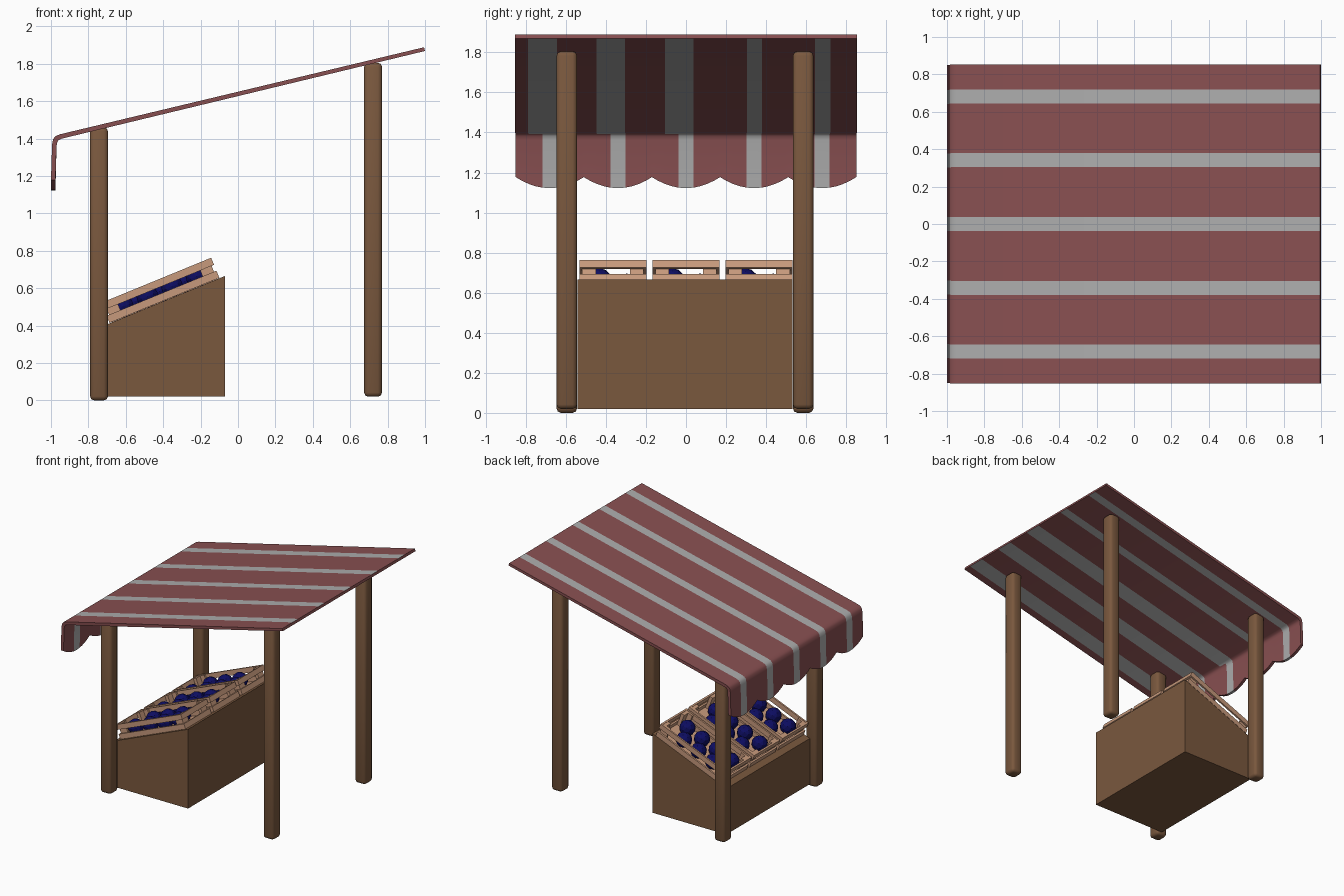
import bpy, bmesh, math
from mathutils import Matrix, Vector

if "Cube" in bpy.data.objects:
    bpy.data.objects.remove(bpy.data.objects["Cube"])


def material(name, rgb):
    m = bpy.data.materials.new(name)
    m.diffuse_color = (*rgb, 1)
    m.use_nodes = True
    m.node_tree.nodes["Principled BSDF"].inputs["Base Color"].default_value = m.diffuse_color
    return m


RED = material("canvas red", (0.25, 0.08, 0.083))
WHITE = material("canvas pale grey", (0.42, 0.42, 0.42))
WOOD = material("brown wood", (0.195, 0.098, 0.048))
CRATE = material("light crate wood", (0.57, 0.32, 0.20))
FRUIT = material("navy fruit", (0.004, 0.004, 0.12))


def finish(name, bm, *mats, smooth=None):
    bmesh.ops.recalc_face_normals(bm, faces=bm.faces)
    me = bpy.data.meshes.new(name)
    bm.to_mesh(me)
    bm.free()
    for m in mats:
        me.materials.append(m)
    ob = bpy.data.objects.new(name, me)
    bpy.context.collection.objects.link(ob)
    if smooth:
        bpy.context.view_layer.objects.active = ob
        ob.select_set(True)
        bpy.ops.object.shade_smooth_by_angle(angle=math.radians(smooth))
        ob.select_set(False)
    return ob


def add_box(bm, lo, hi):
    lo, hi = Vector(lo), Vector(hi)
    mat = Matrix.Translation((lo + hi) / 2) @ Matrix.Diagonal((*(hi - lo), 1))
    return bmesh.ops.create_cube(bm, size=1, matrix=mat)["verts"]


# Posts with rounded edges
def post(name, x, y, z0, z1):
    bm = bmesh.new()
    add_box(bm, (x - .048, y - .051, z0), (x + .048, y + .051, z1))
    bmesh.ops.bevel(bm, geom=bm.edges[:], offset=.022, segments=2,
                    profile=.5, affect='EDGES')
    finish(name, bm, WOOD, smooth=50)


for side, y in (("right", -.595), ("left", .585)):
    post("front_post_" + side, -.743, y, 0, 1.46)
    post("back_post_" + side, .722, y, .02, 1.805)

# Sloped counter: side profile extruded across y
bm = bmesh.new()
profile = [(-.735, .02), (-.07, .02), (-.07, .665), (-.735, .392)]
base = bm.faces.new([bm.verts.new((x, -.542, z)) for x, z in profile])
ext = bmesh.ops.extrude_face_region(bm, geom=[base])["geom"]
bmesh.ops.translate(bm, vec=(0, 1.074, 0),
                    verts=[v for v in ext if isinstance(v, bmesh.types.BMVert)])
finish("counter", bm, WOOD)

# Crates of fruit, built flat and tilted onto the counter top
tilt = Matrix.Translation((-.07, 0, .662)) @ Matrix.Rotation(-math.radians(22.3), 4, 'Y')
U0, U1, HALF = -.665, -.03, .167
for i, cy in enumerate((-.365, 0, .365)):
    place = tilt @ Matrix.Translation((0, cy, 0))
    bm = bmesh.new()
    for n0, n1 in ((.005, .046), (.08, .121)):
        for s in (-1, 1):                                   # long side slats
            ys = sorted((s * HALF, s * (HALF - .014)))
            add_box(bm, (U0 + .014, ys[0], n0), (U1 - .014, ys[1], n1))
        add_box(bm, (U0, -HALF, n0), (U0 + .014, HALF, n1))  # end slats
        add_box(bm, (U1 - .014, -HALF, n0), (U1, HALF, n1))
    for s in (-1, 1):                                       # corner blocks
        ys = sorted((s * (HALF - .014), s * (HALF - .082)))
        add_box(bm, (U0 + .014, ys[0], .006), (U0 + .04, ys[1], .118))
        add_box(bm, (U1 - .04, ys[0], .006), (U1 - .014, ys[1], .118))
        ys = sorted((s * (HALF - .014), s * (HALF - .03)))
        add_box(bm, (U0 + .04, ys[0], .006), (U0 + .08, ys[1], .118))
        add_box(bm, (U1 - .08, ys[0], .006), (U1 - .04, ys[1], .118))
    add_box(bm, (U0 + .014, -HALF + .014, .003), (U1 - .014, HALF - .014, .01))  # floor
    bm.transform(place)
    finish(f"crate_{i + 1}", bm, CRATE)

    # Two staggered rows of round fruit
    bm = bmesh.new()
    spots = [(-.14 - .142 * k, -.068) for k in range(4)]
    spots += [(-.211 - .142 * k, .07) for k in range(3)]
    for u, y in spots:
        bmesh.ops.create_icosphere(bm, subdivisions=2, radius=.061,
                                   matrix=Matrix.Translation((u, y, .058)))
    bm.transform(place)
    finish(f"fruit_{i + 1}", bm, FRUIT)

# Canopy: outer and inner skins swept over shared y cuts, scalloped at the front
offsets = (-.17, -.14, -.105, -.07, -.0375, 0, .0375, .07, .105, .14)
cuts = [c * .34 + o for c in range(-2, 3) for o in offsets] + [.85]
outer = [(-1, None), (-.994, 1.37), (-.988, 1.398), (-.975, 1.413),
         (-.95, 1.423), (.995, 1.888)]
inner = [(-.976, None), (-.97, 1.362), (-.966, 1.382), (-.958, 1.392),
         (-.94, 1.4), (1, 1.868)]


def hem(y):
    t = ((y + .85) % .34) / .17 - 1
    return 1.177 - .055 * (1 - t * t) if abs(abs(y) - .85) > .001 else 1.177


bm = bmesh.new()


def skin(points):
    rows = []
    for x, z in points:
        wide = 1.0 if z is None or z < 1.4 else 1.004
        rows.append([bm.verts.new((x, y * wide, hem(y) if z is None else z))
                     for y in cuts])
    return rows


def stripe(j, wide):
    # pale band at the middle of each scallop; some are wider underneath
    y = (cuts[j] + cuts[j + 1]) / 2
    c = round(y / .34)
    low = -.105 if wide and c <= 0 else -.0375
    return int(low < y - c * .34 < .0375)


A, B = skin(outer), skin(inner)
last = len(A) - 1
for j in range(len(cuts) - 1):
    for k in range(last):
        for rows, wide in ((A, False), (B, k >= 3)):
            f = bm.faces.new((rows[k][j], rows[k][j + 1], rows[k + 1][j + 1], rows[k + 1][j]))
            f.material_index = stripe(j, wide)
    for k in (0, last):                                     # front hem and back edge
        f = bm.faces.new((A[k][j], A[k][j + 1], B[k][j + 1], B[k][j]))
        f.material_index = stripe(j, False) if k == 0 else 0
for j in (0, len(cuts) - 1):                                # side edges
    for k in range(last):
        bm.faces.new((A[k][j], A[k + 1][j], B[k + 1][j], B[k][j]))
finish("canopy", bm, RED, WHITE, smooth=40)
